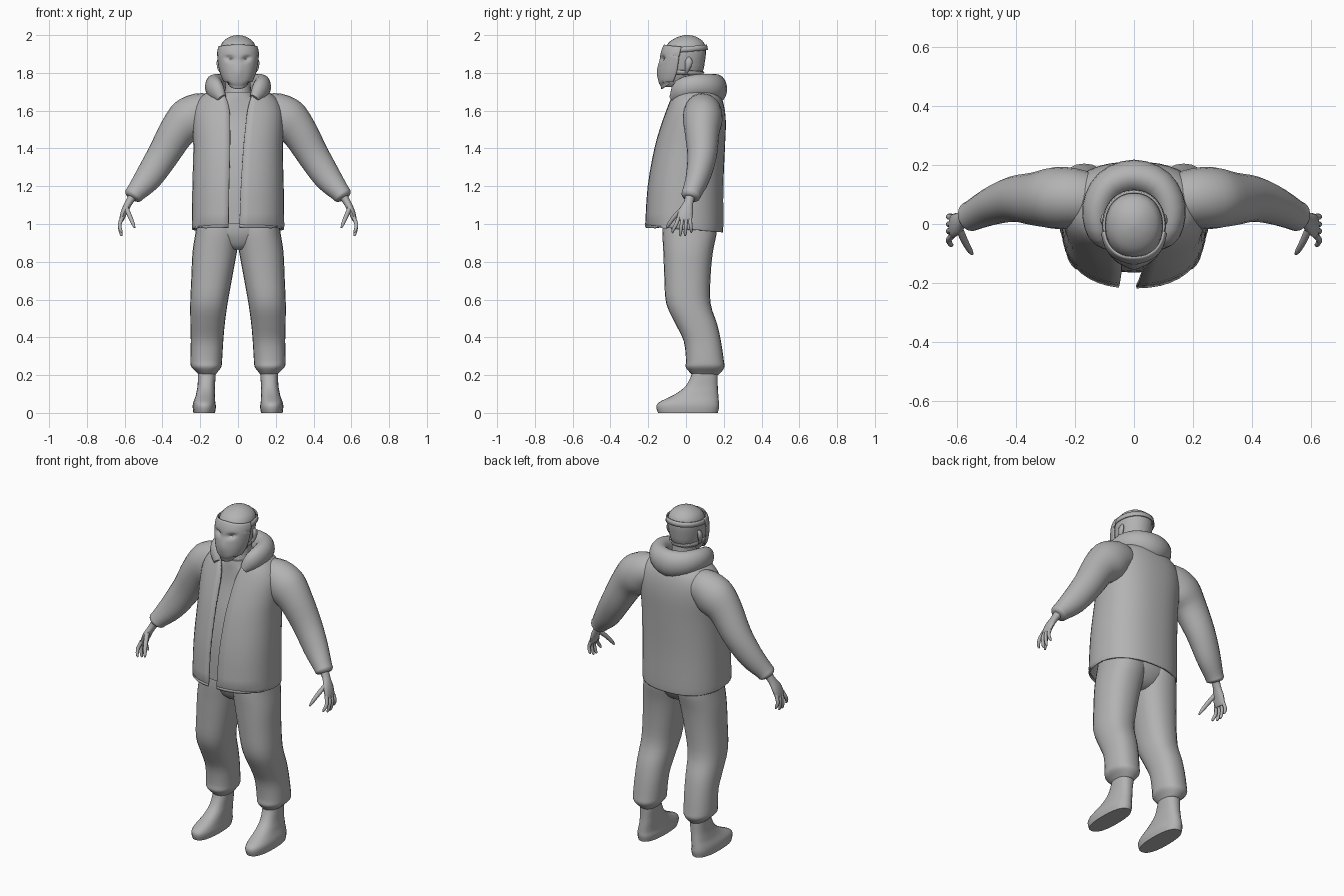
import bpy, bmesh, math
from mathutils import Vector

grey = bpy.data.materials.new("plain_grey")
grey.diffuse_color = (0.45, 0.45, 0.45, 1)


def smooth_rows(rows, k=3):
    """Catmull-Rom resampling of a short list of stations."""
    out = []
    for i in range(len(rows) - 1):
        a, b = rows[max(i - 1, 0)], rows[i]
        c, d = rows[i + 1], rows[min(i + 2, len(rows) - 1)]
        for s in range(k):
            t = s / k
            out.append([0.5 * (2 * q + (r - p) * t + (2 * p - 5 * q + 4 * r - w) * t * t
                               + (3 * q - p - 3 * r + w) * t ** 3)
                        for p, q, r, w in zip(a, b, c, d)])
    return out + [list(rows[-1])]


def spow(v, n):
    return math.copysign(abs(v) ** (2 / n), v)


def skin(name, rings, closed=True, caps=True, mirror=False, thick=0):
    """Bridge equal-length point rings into one surface."""
    bm = bmesh.new()
    vs = [[bm.verts.new(p) for p in r] for r in rings]
    m = len(vs[0])
    for a, b in zip(vs, vs[1:]):
        for j in range(m if closed else m - 1):
            k = (j + 1) % m
            bm.faces.new((a[j], a[k], b[k], b[j]))
    if closed and caps:
        bm.faces.new(vs[0][::-1])
        bm.faces.new(vs[-1])
    bmesh.ops.recalc_face_normals(bm, faces=bm.faces)
    me = bpy.data.meshes.new(name)
    bm.to_mesh(me)
    bm.free()
    me.materials.append(grey)
    ob = bpy.data.objects.new(name, me)
    bpy.context.collection.objects.link(ob)
    if mirror:
        ob.modifiers.new("mirror", 'MIRROR').use_mirror_merge = False
    if thick:
        mod = ob.modifiers.new("thickness", 'SOLIDIFY')
        mod.thickness, mod.offset = thick, 0
    return ob


def slices(name, rows, n=2.3, seg=24, **kw):
    """Stack of level cross-sections: z, x0, x1, y0, y1."""
    rings = []
    for z, x0, x1, y0, y1 in smooth_rows(rows):
        ring = []
        for j in range(seg):
            t = 2 * math.pi * j / seg
            ring.append(((x0 + x1) / 2 + (x1 - x0) / 2 * spow(math.sin(t), n),
                         (y0 + y1) / 2 - (y1 - y0) / 2 * spow(math.cos(t), n), z))
        rings.append(ring)
    return skin(name, rings, **kw)


def tube(name, rows, ref=(0, 1, 0), seg=16, **kw):
    """Tube along a path: x, y, z, radius along ref, radius across."""
    rows = smooth_rows(rows)
    pts = [Vector(r[:3]) for r in rows]
    ref, rings = Vector(ref), []
    for i, r in enumerate(rows):
        t = (pts[min(i + 1, len(pts) - 1)] - pts[max(i - 1, 0)]).normalized()
        u = (ref - t * ref.dot(t)).normalized()
        v = t.cross(u)
        rings.append([pts[i] + u * r[3] * math.cos(a) + v * r[4] * math.sin(a)
                      for a in (2 * math.pi * j / seg for j in range(seg))])
    return skin(name, rings, **kw)


# Head and neck
HEAD = [(1.725, -.035, .035, -.115, -.03), (1.75, -.06, .06, -.128, .03),
        (1.80, -.082, .082, -.132, .085), (1.86, -.094, .094, -.125, .1),
        (1.92, -.097, .097, -.115, .106), (1.96, -.084, .084, -.092, .095),
        (1.985, -.055, .055, -.055, .065), (1.997, -.025, .025, -.02, .035),
        (2.0, -.004, .004, .0, .01)]
slices("head", HEAD, 2.1)
slices("neck", [(1.60, -.09, .09, -.07, .12), (1.68, -.075, .075, -.065, .1),
                (1.74, -.066, .066, -.055, .09), (1.82, -.066, .066, -.05, .085)], 2)
tube("ear", [(.085, .0, 1.80, .008, .008), (.1, .008, 1.825, .014, .010),
             (.103, .015, 1.86, .02, .010), (.095, .015, 1.882, .008, .006)],
     seg=10, mirror=True)


def head_at(z):
    rows = smooth_rows(HEAD, 6)
    for a, b in zip(rows, rows[1:]):
        if a[0] <= z <= b[0]:
            t = (z - a[0]) / (b[0] - a[0])
            return [p + (q - p) * t for p, q in zip(a, b)]
    return rows[0]


def head_point(ang, z, off, n=2.1):
    _, x0, x1, y0, y1 = head_at(z)
    return [(x1 + off) * spow(math.sin(ang), n),
            (y0 + y1) / 2 - ((y1 - y0) / 2 + off) * spow(math.cos(ang), n), z]


# Face mask with sunken eyes, brow and a raised central ridge
mask = []
for i in range(25):
    z = 1.715 + .235 * i / 24
    row = []
    for j in range(33):
        s = j / 16 - 1
        p = head_point(s * math.radians(80), max(z, 1.727), .012, 2.3)
        p[2] = z - .012 * abs(s) * (z > 1.9) + .03 * abs(s) ** 2 * (z < 1.75)
        eye = math.exp(-((abs(p[0]) - .042) / .022) ** 2
                       - ((z - 1.875 - .2 * (abs(p[0]) - .042)) / .013) ** 2)
        ridge = math.exp(-(p[0] / .022) ** 2 - ((z - 1.81) / .045) ** 2)
        p[1] += .022 * eye - .008 * ridge
        row.append(p)
    mask.append(row)
skin("face_mask", mask, closed=False, thick=.006)

# Mask straps around the back of the head
for name, zf, zb, h in (("upper_strap", 1.915, 1.935, .014), ("lower_strap", 1.81, 1.795, .011)):
    band = []
    for dz in (-h, h):
        row = []
        for j in range(33):
            a = math.radians(65 + 230 * j / 32)
            w = (1 - math.cos(a)) / 2
            row.append(head_point(a, zf + (zb - zf) * w + dz, .007))
        band.append(row)
    skin(name, band, closed=False, thick=.007)

# Shirt under the jacket
slices("shirt", [(1.0, -.21, .21, -.165, .165), (1.2, -.21, .21, -.16, .165),
                 (1.4, -.205, .205, -.13, .175), (1.55, -.2, .2, -.09, .17),
                 (1.63, -.16, .16, -.078, .15), (1.67, -.1, .1, -.075, .12),
                 (1.70, -.08, .08, -.07, .1)], 2.3)

# Open jacket: z, half width, front, back, left edge, right edge
JACKET = [(.975, .238, -.212, .19, .05, .008), (1.0, .239, -.21, .192, .05, .008),
          (1.2, .236, -.197, .192, .047, .015), (1.4, .231, -.162, .2, .042, .028),
          (1.52, .235, -.128, .205, .042, .04), (1.6, .23, -.1, .2, .045, .05),
          (1.66, .2, -.078, .185, .06, .065), (1.70, .15, -.06, .16, .08, .08),
          (1.73, .11, -.04, .13, .085, .085)]
rings = []
for i, (z, rx, y0, y1, gl, gr) in enumerate(smooth_rows(JACKET)):
    n = 2.35
    t0 = math.asin((gr / rx) ** (n / 2))
    t1 = 2 * math.pi - math.asin((gl / rx) ** (n / 2))
    ring = []
    for j in range(41):
        t = t0 + (t1 - t0) * j / 40
        y = (y0 + y1) / 2 - (y1 - y0) / 2 * spow(math.cos(t), n)
        ring.append((rx * spow(math.sin(t), n), y, z - .1 * y * max(0, 1 - i / 3)))
    rings.append(ring)
skin("jacket_body", rings, closed=False, thick=.012)

# Hood lying around the neck
half = [(.085, -.065, 1.665, .025, .025), (.118, -.025, 1.71, .058, .042),
        (.125, .055, 1.73, .062, .05), (.085, .13, 1.725, .07, .055)]
tube("hood", half + [(0, .16, 1.715, .078, .058)]
     + [(-r[0],) + r[1:] for r in half[::-1]], ref=(0, 0, 1), seg=20)

# Sleeves and cuffs
tube("sleeve", [(.13, .08, 1.60, .085, .085), (.2, .088, 1.59, .1, .105),
                (.262, .088, 1.55, .105, .117), (.325, .085, 1.485, .092, .097),
                (.4, .085, 1.36, .078, .084), (.475, .062, 1.245, .064, .073),
                (.54, .032, 1.168, .052, .053), (.557, .025, 1.148, .05, .048),
                (.564, .022, 1.138, .034, .034)], seg=24, mirror=True)

# Hands
tube("palm", [(.55, .025, 1.16, .028, .025), (.577, .014, 1.115, .025, .02),
              (.600, 0, 1.07, .038, .018), (.614, -.008, 1.03, .04, .014),
              (.617, -.01, 1.015, .034, .009)], seg=14, mirror=True)
for name, ya, yb, zt in (("index_finger", -.038, -.07, .953), ("middle_finger", -.018, -.03, .937),
                         ("ring_finger", .002, -.004, .938), ("little_finger", .021, .028, .955)):
    tube(name, [(.613, ya, 1.035, .010, .011), (.627, (ya + yb) / 2, .995, .0095, .010),
                (.620, yb, zt + .012, .008, .008), (.614, yb, zt, .004, .004)],
         seg=10, mirror=True)
tube("thumb", [(.592, -.015, 1.085, .014, .013), (.572, -.06, 1.04, .012, .012),
               (.555, -.09, 1.0, .010, .009), (.547, -.102, .98, .004, .004)],
     seg=10, mirror=True)

# Trousers
slices("trouser_leg", [(.20, .12, .205, .035, .17), (.22, .105, .225, .015, .19),
                       (.245, .088, .248, -.002, .204), (.28, .084, .252, 0, .2),
                       (.38, .078, .25, -.012, .185), (.47, .07, .252, -.055, .165),
                       (.58, .055, .253, -.105, .13), (.72, .03, .247, -.115, .13),
                       (.85, .006, .241, -.12, .142), (.95, -.01, .226, -.125, .162),
                       (1.02, -.01, .215, -.12, .16)], mirror=True)
slices("trouser_seat", [(.865, -.05, .05, -.07, .08), (.89, -.12, .12, -.095, .12),
                        (.95, -.19, .19, -.118, .155), (1.02, -.2, .2, -.12, .16)])

# Boots
slices("boot", [(.0, .122, .236, -.148, .168), (.03, .117, .24, -.157, .175),
                (.055, .12, .237, -.145, .174), (.085, .122, .226, -.085, .172),
                (.11, .122, .22, -.04, .17), (.145, .122, .214, 0, .168),
                (.20, .118, .212, .028, .168), (.25, .12, .21, .035, .168)],
       2.4, mirror=True)

# Smooth shading with sharp edges kept
for ob in bpy.context.scene.objects:
    ob.select_set(True)
    bpy.context.view_layer.objects.active = ob
bpy.ops.object.shade_smooth_by_angle(angle=math.radians(50))
